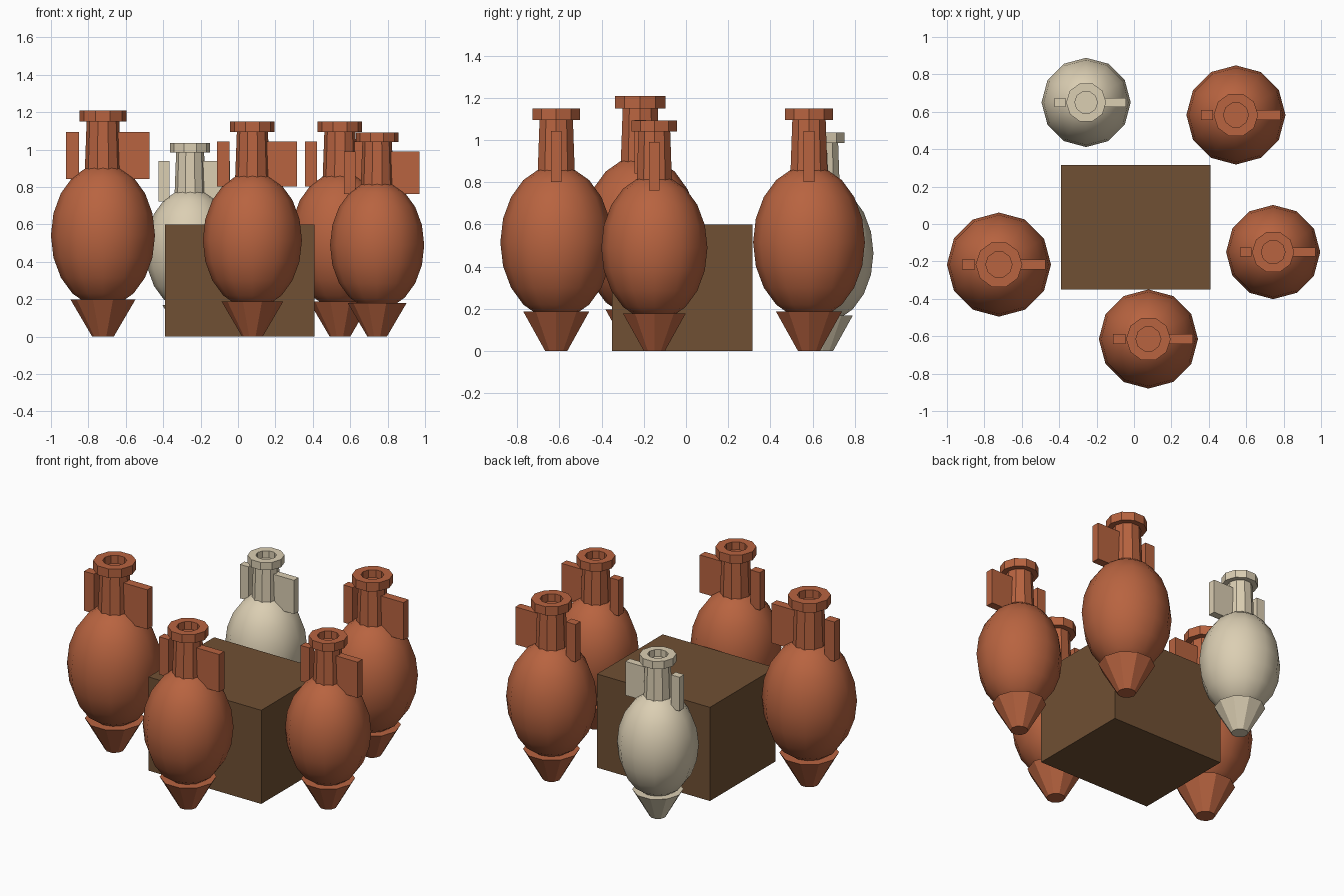
import bpy, bmesh, math
from mathutils import Matrix, Vector

if "Cube" in bpy.data.objects:
    bpy.data.objects.remove(bpy.data.objects["Cube"])


def material(name, rgb):
    m = bpy.data.materials.new(name)
    m.diffuse_color = (*rgb, 1)
    m.use_nodes = True
    m.node_tree.nodes["Principled BSDF"].inputs["Base Color"].default_value = m.diffuse_color
    return m


def finish(name, bm, mat, smooth=False):
    bmesh.ops.recalc_face_normals(bm, faces=bm.faces[:])
    for f in bm.faces:
        f.smooth = smooth
    me = bpy.data.meshes.new(name)
    bm.to_mesh(me)
    bm.free()
    me.materials.append(mat)
    ob = bpy.data.objects.new(name, me)
    bpy.context.collection.objects.link(ob)
    return ob


def box(name, lo, hi, mat):
    bm = bmesh.new()
    lo, hi = Vector(lo), Vector(hi)
    bmesh.ops.create_cube(bm, size=1, matrix=Matrix.Translation((lo + hi) / 2)
                          @ Matrix.Diagonal((*(hi - lo), 1)))
    return finish(name, bm, mat)


def cone(name, r1, r2, z1, z2, mat):
    bm = bmesh.new()
    bmesh.ops.create_cone(bm, cap_ends=True, segments=10, radius1=r1, radius2=r2, depth=z2 - z1,
                          matrix=Matrix.Translation((0, 0, (z1 + z2) / 2))
                          @ Matrix.Rotation(math.pi / 2, 4, 'Z'))
    return finish(name, bm, mat)


def ring(name, r_in, r_out, z1, z2, mat, n=10):
    bm = bmesh.new()
    profile = [(r_in, z1), (r_out, z1), (r_out, z2), (r_in, z2)]
    loops = [[bm.verts.new((r * math.cos(2 * math.pi * i / n), r * math.sin(2 * math.pi * i / n), z))
              for r, z in profile] for i in range(n)]
    for i in range(n):
        a, b = loops[i], loops[(i + 1) % n]
        for j in range(4):
            k = (j + 1) % 4
            bm.faces.new((a[j], b[j], b[k], a[k]))
    return finish(name, bm, mat)


def amphora(tag, x, y, s, mat):
    # egg-shaped belly
    bm = bmesh.new()
    bmesh.ops.create_uvsphere(bm, u_segments=12, v_segments=10, radius=1,
                              matrix=Matrix.Translation((0, 0, 0.515))
                              @ Matrix.Diagonal((0.265, 0.265, 0.365, 1)))
    parts = [finish("belly_" + tag, bm, mat, True)]
    # pointed foot, neck and open lip
    parts.append(cone("foot_" + tag, 0.055, 0.165, 0, 0.188, mat))
    parts.append(cone("neck_" + tag, 0.094, 0.083, 0.80, 1.10, mat))
    parts.append(ring("lip_" + tag, 0.067, 0.119, 1.095, 1.15, mat))
    # uneven pair of handles
    for side, x0, x1 in (("left", -0.188, -0.122), ("right", 0.07, 0.238)):
        parts.append(box(f"handle_{side}_{tag}", (x0, -0.026, 0.802), (x1, 0.026, 1.043), mat))
    for p in parts:
        p.location = (x, y, 0)
        p.scale = (s, s, s)


clay = material("terracotta", (0.48, 0.126, 0.051))
cream = material("pale_clay", (0.71, 0.62, 0.45))
wood = material("dark_wood", (0.16, 0.079, 0.033))

# central crate
box("crate", (-0.39, -0.35, 0), (0.41, 0.315, 0.6), wood)

# jars standing around it
for tag, x, y, s, mat in (("a", -0.722, -0.217, 1.05, clay), ("b", 0.077, -0.615, 1.0, clay),
                          ("c", 0.744, -0.15, 0.95, clay), ("d", 0.545, 0.583, 1.0, clay),
                          ("e", -0.256, 0.65, 0.9, cream)):
    amphora(tag, x, y, s, mat)
